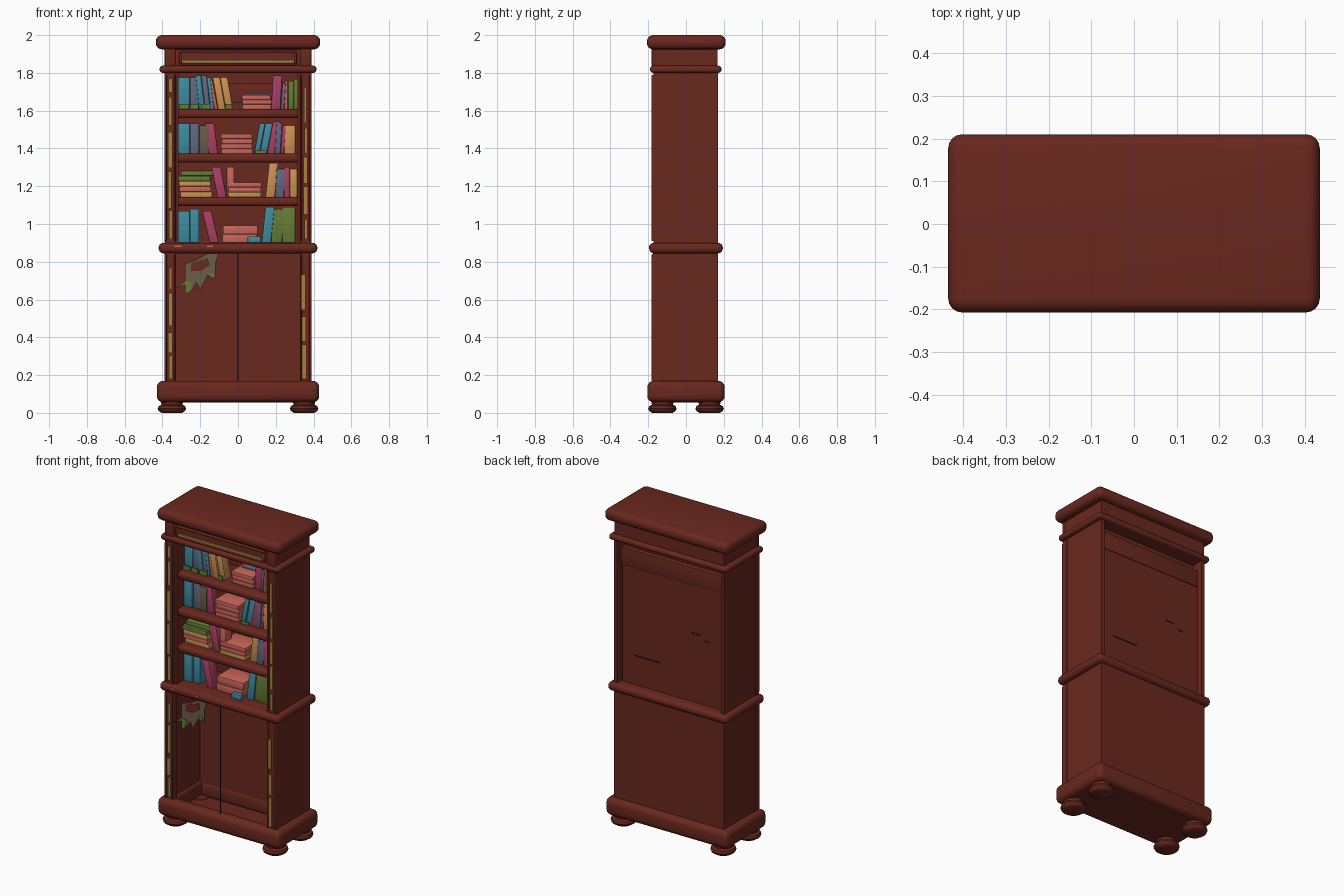
import bpy, bmesh, math, random
from mathutils import Vector

random.seed(4)
if "Cube" in bpy.data.objects:
    bpy.data.objects.remove(bpy.data.objects["Cube"])


def material(name, red, green, blue):
    mat = bpy.data.materials.new(name)
    mat.use_nodes = True
    colour = (red, green, blue, 1)
    mat.diffuse_color = colour
    mat.node_tree.nodes["Principled BSDF"].inputs["Base Color"].default_value = colour
    return mat


WOOD = material("mahogany", .143, .021, .013)
TEAL = material("teal", .05, .26, .35)
SLATE = material("slate blue", .12, .14, .21)
PINK = material("magenta", .41, .05, .13)
SALMON = material("salmon", .6, .13, .1)
GREEN = material("leaf green", .13, .2, .035)
TAN = material("tan", .6, .29, .08)
GILT = material("worn gilt", .4, .21, .05)
MOSS = material("faded moss", .14, .11, .065)
DARK = material("dark seam", .015, .006, .005)


def finish(name, bm, mat, smooth=False):
    bmesh.ops.recalc_face_normals(bm, faces=bm.faces)
    mesh = bpy.data.meshes.new(name)
    bm.to_mesh(mesh)
    bm.free()
    mesh.materials.append(mat)
    obj = bpy.data.objects.new(name, mesh)
    bpy.context.collection.objects.link(obj)
    if smooth:
        bpy.ops.object.select_all(action="DESELECT")
        bpy.context.view_layer.objects.active = obj
        obj.select_set(True)
        bpy.ops.object.shade_smooth_by_angle(angle=math.radians(40))


def box(name, mat, xs, ys, zs, bevel=0, segments=3, lean=0):
    """Box between pairs of limits; lean shears the top sideways."""
    bm = bmesh.new()
    bmesh.ops.create_cube(bm, size=1)
    for v in bm.verts:
        top = v.co.z > 0
        v.co = Vector((xs[v.co.x > 0] + lean * top, ys[v.co.y > 0], zs[top]))
    if bevel:
        bmesh.ops.bevel(bm, geom=bm.edges[:], offset=bevel, segments=segments,
                        profile=.5, affect="EDGES")
    finish(name, bm, mat, smooth=bool(bevel))


def both(name, mat, xs, ys, zs, **options):
    """Mirrored pair of boxes on the left and right."""
    box("left_" + name, mat, xs, ys, zs, **options)
    box("right_" + name, mat, (-xs[1], -xs[0]), ys, zs, **options)


def foot(name, x, y):
    """Turned bun foot."""
    bm = bmesh.new()
    profile = [(0, 0), (.055, 0), (.07, .01), (.075, .022), (.07, .036),
               (.055, .043), (.058, .052), (.056, .065), (.05, .075), (0, .075)]
    verts = [bm.verts.new((r, 0, z)) for r, z in profile]
    edges = [bm.edges.new(pair) for pair in zip(verts, verts[1:])]
    bmesh.ops.spin(bm, geom=verts + edges, cent=(0, 0, 0), axis=(0, 0, 1),
                   angle=math.tau, steps=20)
    bmesh.ops.remove_doubles(bm, verts=bm.verts, dist=.0005)
    bmesh.ops.translate(bm, verts=bm.verts, vec=(x, y, 0))
    finish(name, bm, WOOD, smooth=True)


# Feet and hollow plinth made of a floor and four rounded rails
for side, x in (("left", .35), ("right", -.35)):
    for end, y in (("front", -.125), ("back", .125)):
        foot(f"{end}_{side}_foot", x, y)
PLINTH = (.056, .17)
box("plinth_floor", WOOD, (-.4, .4), (-.18, .18), (.058, .07))
for end, ys in (("front", (-.205, -.125)), ("back", (.135, .205))):
    box(end + "_plinth_rail", WOOD, (-.43, .43), ys, PLINTH, bevel=.034, segments=4)
both("plinth_rail", WOOD, (.35, .43), (-.205, .205), PLINTH, bevel=.034, segments=4)

# Mouldings, frieze and cornice
box("middle_moulding", WOOD, (-.42, .42), (-.195, .195), (.845, .9), bevel=.025, segments=4)
for x, half in ((-.32, .02), (-.15, .015)):
    box("moulding_chip", SALMON, (x - half, x + half), (-.197, -.19), (.878, .885))
box("upper_moulding", WOOD, (-.415, .415), (-.19, .188), (1.8, 1.838), bevel=.017, segments=4)
box("frieze", WOOD, (-.385, .385), (-.17, .168), (1.82, 1.94))
box("cornice", WOOD, (-.435, .435), (-.207, .21), (1.925, 2), bevel=.032, segments=4)
for z in (1.846, 1.91):
    box("frieze_rail", WOOD, (-.31, .31), (-.182, -.16), (z - .006, z + .006), bevel=.005)
both("frieze_stile", WOOD, (.298, .312), (-.182, -.16), (1.85, 1.908), bevel=.005)
both("frieze_block", WOOD, (.33, .388), (-.182, -.16), (1.835, 1.93), bevel=.006)
box("frieze_gilt", GILT, (-.296, .296), (-.181, -.169), (1.853, 1.867))
both("frieze_gilt_end", GILT, (.288, .296), (-.178, -.169), (1.867, 1.89))

# Side walls, corner posts and worn gilt inlay
for tier, low, high in (("lower", .15, .86), ("upper", .89, 1.81)):
    both(tier + "_wall", WOOD, (.365, .387), (-.17, .17), (low, high))
    both(tier + "_post", WOOD, (.33, .39), (-.172, -.14), (low, high))
    both(tier + "_post_bead", WOOD, (.377, .389), (-.183, -.165), (low + .02, high - .02), bevel=.005)
    both(tier + "_inner_bead", WOOD, (.328, .338), (-.183, -.165), (low + .02, high - .02), bevel=.005)
    for side in (-1, 1):
        centre = .348 if side > 0 and tier == "lower" else .358
        z = low + .03
        while z < high - .1:
            length = random.uniform(.1, .2)
            x = side * (centre + random.uniform(-.002, .004))
            half = random.uniform(.007, .012)
            box("gilt_inlay", GILT, (x - half, x + half), (-.181, -.171), (z, min(z + length, high - .04)))
            z += length + random.uniform(.01, .04)
both("upper_cheek", WOOD, (.316, .332), (-.16, -.05), (.89, 1.81))

# Back panels: flush below, recessed old boards above
box("lower_back", WOOD, (-.387, .387), (.14, .17), (.15, .86))
box("upper_back", WOOD, (-.366, .352), (.12, .132), (.89, 1.66))
box("upper_back_board", WOOD, (-.366, .362), (.1, .136), (1.64, 1.75), bevel=.004)
box("upper_back_top", WOOD, (-.366, .366), (.08, .095), (1.74, 1.81))
for x, z, half in ((.18, 1.08, .09), (-.16, 1.33, .03), (-.24, 1.3, .015)):
    box("back_crack", DARK, (x - half, x + half), (.13, .134), (z, z + .008))
box("door_seam", DARK, (-.002, .002), (-.175, -.171), (.17, .85))

# Shelves
for z in (1.095, 1.325, 1.56):
    box("shelf", WOOD, (-.367, .367), (-.15, .125), (z, z + .048), bevel=.018)


def row(z, x, books):
    """Upright books as (colour, width, height, lean) in hundredths."""
    for mat, width, height, lean in books:
        wide, front = width / 100, random.uniform(-.1, -.085)
        box("book", mat, (x, x + wide - .001), (front, -.03),
            (z, z + height / 100), bevel=.004, segments=2, lean=lean / 100)
        x += wide


def stack(z, xs, colours, thick):
    """Lying books piled up with small random shifts."""
    for mat in colours:
        shift = random.uniform(-.008, .008)
        box("lying_book", mat, (xs[0] + shift, xs[1] + shift), (-.1 + shift, .045),
            (z, z + thick), bevel=.004, segments=2)
        z += thick


# Top shelf
row(1.608, -.315, [(TEAL, 6, 17, 0), (SLATE, 5, 17, 0), (TEAL, 3, 18, -2), (SLATE, 3, 18, -2),
                   (TEAL, 2, 17, -2), (SALMON, 2, 16, -3), (TAN, 4, 17, -3), (TAN, 4, 17, -3)])
stack(1.608, (.015, .17), [SALMON] * 3, .025)
box("stack_cover", SLATE, (.04, .165), (-.02, .04), (1.683, 1.688))
row(1.608, .175, [(PINK, 5, 18, 1), (SLATE, 2, 14, 1), (SALMON, 2, 15, 0),
                  (GREEN, 3, 15, 0), (GREEN, 3, 16, 0)])
for x, width in ((-.313, .05), (-.255, .045), (-.195, .05), (-.065, .03)):
    box("mossy_spine", GREEN, (x, x + width), (-.105, -.098), (1.608, 1.635))

# Second shelf
row(1.373, -.315, [(TEAL, 6, 16, 0), (SLATE, 5, 16, 0), (MOSS, 5, 15, 0), (PINK, 5, 16, -2)])
stack(1.373, (-.085, .08), [SALMON] * 4, .026)
row(1.373, .085, [(TEAL, 3, 16, 3), (TEAL, 4, 16, 3), (PINK, 4, 17, 3),
                  (SLATE, 3, 16, 1), (PINK, 2, 15, 1), (TAN, 6, 15, 0)])
box("mossy_spine", GREEN, (.09, .15), (-.105, -.098), (1.373, 1.39))

# Third shelf
stack(1.143, (-.31, -.14), [TAN, SALMON, TAN, GREEN, GREEN], .028)
row(1.143, -.11, [(PINK, 5, 16, -3)])
row(1.143, -.06, [(SALMON, 4, 16, 0)])
stack(1.143, (-.045, .13), [TAN, SALMON, SALMON], .026)
row(1.143, .145, [(TAN, 5, 18, 2), (SLATE, 5, 15, 1), (PINK, 3, 16, 0), (TAN, 4, 15, 0)])

# Bottom shelf
row(.9, -.315, [(TEAL, 6, 17, 0), (TEAL, 5, 18, 0)])
row(.9, -.15, [(PINK, 5, 17, -4)])
stack(.9, (-.085, .1), [SALMON] * 2, .046)
box("fallen_book", TEAL, (.05, .12), (-.14, -.11), (.9, .935), bevel=.006, segments=2)
row(.9, .125, [(TEAL, 5, 19, 2), (GREEN, 6, 18, 1), (GREEN, 7, 19, 0)])


def rag(name, mat, y, outline):
    """Flat torn scrap hanging from the middle moulding."""
    bm = bmesh.new()
    front = bm.faces.new([bm.verts.new((x, y, z)) for x, z in outline])
    side = bmesh.ops.extrude_face_region(bm, geom=[front])["geom"]
    bmesh.ops.translate(bm, vec=(0, .004, 0),
                        verts=[g for g in side if isinstance(g, bmesh.types.BMVert)])
    finish(name, bm, mat)


# Torn hanging scrap
rag("torn_scrap", MOSS, -.165, [(-.28, .79), (-.22, .81), (-.15, .85), (-.1, .85), (-.12, .79),
                                (-.12, .71), (-.16, .73), (-.2, .65), (-.22, .69),
                                (-.25, .64), (-.27, .68), (-.33, .66), (-.28, .7)])
rag("scrap_stain", WOOD, -.168, [(-.25, .79), (-.16, .82), (-.15, .78), (-.2, .75), (-.25, .75)])
rag("scrap_tuft", GREEN, -.168, [(-.28, .7), (-.24, .69), (-.26, .63), (-.28, .64)])
rag("scrap_fringe", GREEN, -.168, [(-.17, .74), (-.13, .74), (-.13, .71), (-.16, .73)])
